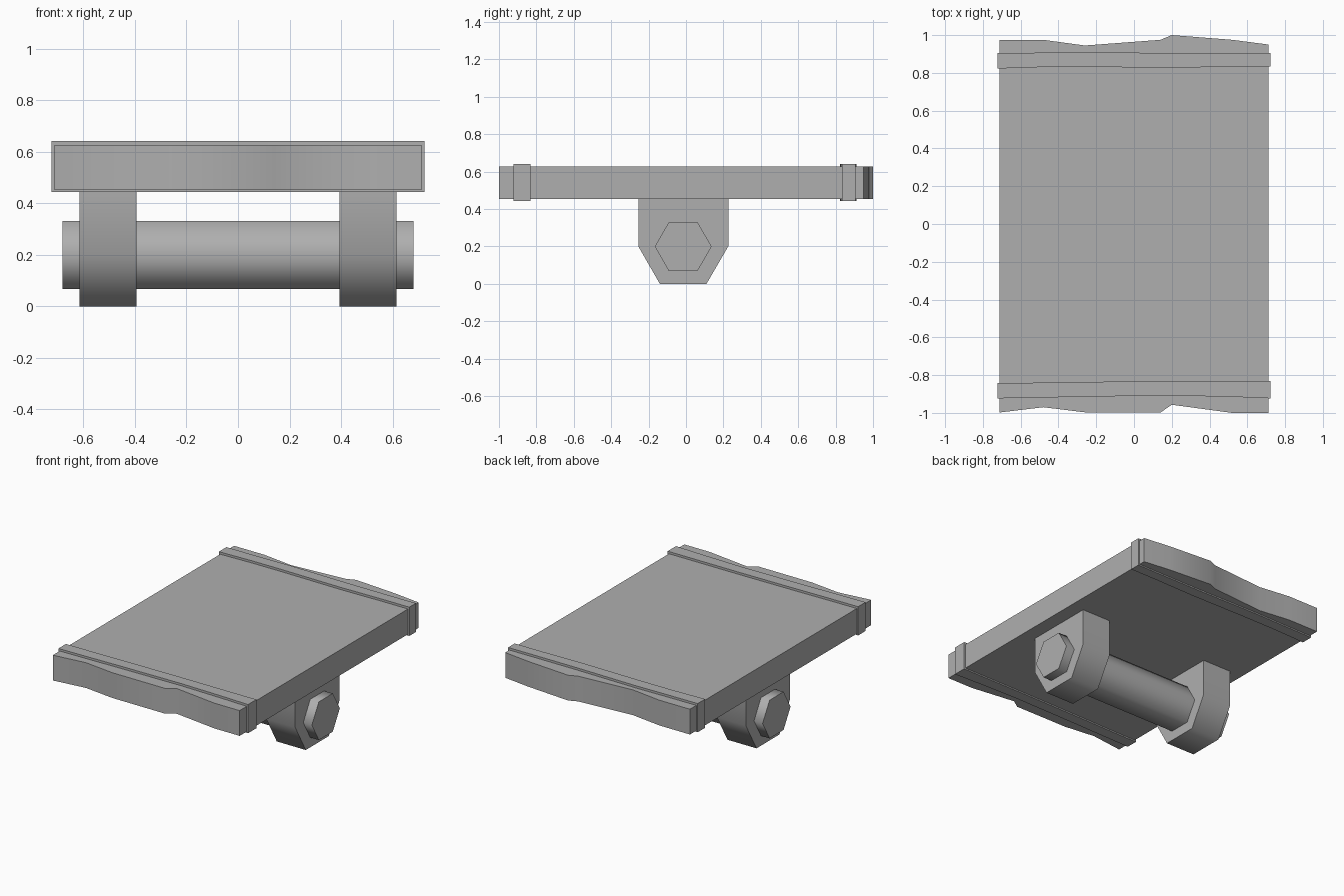
import bpy, bmesh, math
from mathutils import Vector

if "Cube" in bpy.data.objects:
    bpy.data.objects.remove(bpy.data.objects["Cube"])

# Mid-grey shared by all parts
grey = bpy.data.materials.new("mid_grey")
grey.diffuse_color = (0.43, 0.43, 0.43, 1)
grey.use_nodes = True
grey.node_tree.nodes["Principled BSDF"].inputs["Base Color"].default_value = grey.diffuse_color


def prism(name, profile, axis, lo, hi):
    """Extrude a closed profile along z (points are x,y) or x (points are y,z)."""
    bm = bmesh.new()
    place = (lambda p: (p[0], p[1], lo)) if axis == 'Z' else (lambda p: (lo, p[0], p[1]))
    face = bm.faces.new([bm.verts.new(place(p)) for p in profile])
    new = bmesh.ops.extrude_face_region(bm, geom=[face])['geom']
    offset = Vector((0, 0, hi - lo)) if axis == 'Z' else Vector((hi - lo, 0, 0))
    bmesh.ops.translate(bm, vec=offset, verts=[v for v in new if isinstance(v, bmesh.types.BMVert)])
    bmesh.ops.recalc_face_normals(bm, faces=bm.faces)
    mesh = bpy.data.meshes.new(name)
    bm.to_mesh(mesh)
    bm.free()
    mesh.materials.append(grey)
    obj = bpy.data.objects.new(name, mesh)
    bpy.context.collection.objects.link(obj)
    bpy.ops.object.select_all(action='DESELECT')
    obj.select_set(True)
    bpy.context.view_layer.objects.active = obj
    bpy.ops.object.shade_smooth_by_angle(angle=math.radians(65))
    return obj


def slab(name, xs, front, back, lo, hi):
    """Slab with uneven front and back edges sampled at the same x stations."""
    return prism(name, list(zip(xs, front)) + list(zip(xs, back))[::-1], 'Z', lo, hi)


# Plank with ragged ends
xs = [-0.7125, -0.48, -0.26, 0.14, 0.20, 0.52, 0.7125]
slab("plank", xs,
     [-0.998, -0.97, -0.997, -0.998, -0.957, -1.0, -1.0],
     [0.975, 0.975, 0.945, 0.975, 1.0, 0.975, 0.95], 0.452, 0.626)

# Slightly uneven straps around both ends
xs = [-0.7225, -0.48, -0.26, 0.20, 0.52, 0.7225]
slab("front_strap", xs,
     [-0.923, -0.919, -0.914, -0.908, -0.915, -0.923],
     [-0.842, -0.84, -0.836, -0.832, -0.832, -0.832], 0.443, 0.641)
slab("back_strap", xs,
     [0.823, 0.831, 0.832, 0.827, 0.833, 0.833],
     [0.905, 0.907, 0.911, 0.904, 0.904, 0.905], 0.443, 0.641)

# Pair of tapered brackets under the plank
bracket = [(-0.255, 0.46), (-0.255, 0.2), (-0.14, 0), (0.11, 0), (0.226, 0.2), (0.226, 0.46)]
for side, lo, hi in (("left", -0.6145, -0.3935), ("right", 0.3935, 0.6145)):
    prism(side + "_bracket", bracket, 'X', lo, hi)

# Hexagonal axle through the brackets
hexagon = [(-0.015 + 0.152 * math.cos(i * math.pi / 3), 0.199 + 0.152 * math.sin(i * math.pi / 3))
           for i in range(6)]
prism("axle", hexagon, 'X', -0.68, 0.68)
